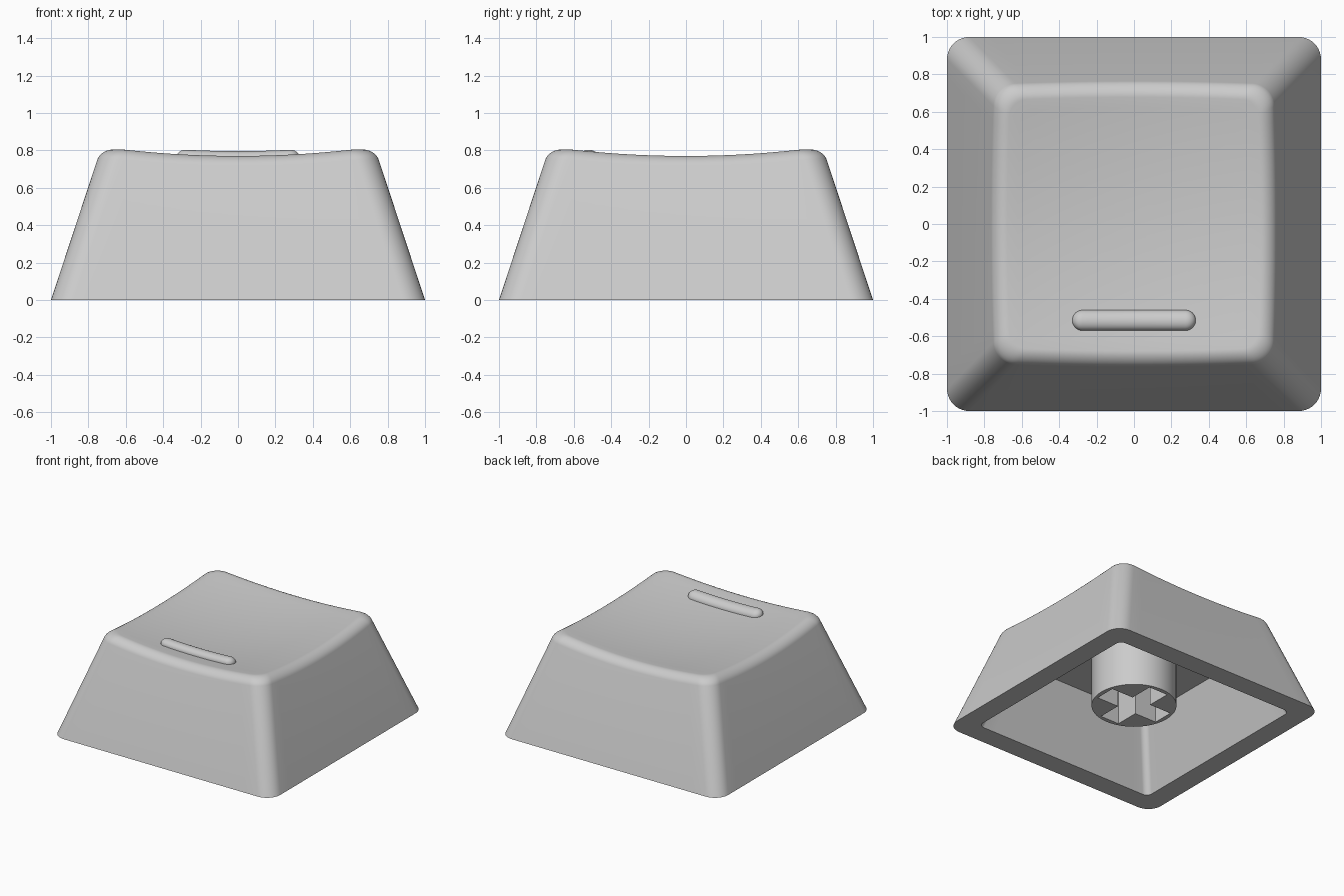
import bpy, bmesh, math
from mathutils import Vector

if "Cube" in bpy.data.objects:
    bpy.data.objects.remove(bpy.data.objects["Cube"])

grey = bpy.data.materials.new("light_grey")
grey.diffuse_color = (0.6, 0.6, 0.6, 1)
grey.use_nodes = True
grey.node_tree.nodes["Principled BSDF"].inputs["Base Color"].default_value = grey.diffuse_color

WALL_LEAN = 0.33      # inward lean of the walls per unit height
CORNER = 0.12         # corner radius of the outer walls
SOFT = 0.065          # reach of the rounded top edge
STEM_Z, CEILING_Z = 0.115, 0.55


def dish(x, y):
    """Height of the scooped top."""
    return 0.725 + 0.097 * (x * x + y * y)


def finish(name, bm, angle=35):
    bmesh.ops.recalc_face_normals(bm, faces=bm.faces)
    mesh = bpy.data.meshes.new(name)
    bm.to_mesh(mesh)
    bm.free()
    obj = bpy.data.objects.new(name, mesh)
    bpy.context.collection.objects.link(obj)
    mesh.materials.append(grey)
    shade(obj, angle)
    return obj


def shade(obj, angle):
    bpy.ops.object.select_all(action='DESELECT')
    obj.select_set(True)
    bpy.context.view_layer.objects.active = obj
    bpy.ops.object.shade_smooth_by_angle(angle=math.radians(angle))


def loft(bm, rings):
    """Skin closed rings that share one point count."""
    loops = [[bm.verts.new(p) for p in ring] for ring in rings]
    n = len(loops[0])
    for a, b in zip(loops, loops[1:]):
        for i in range(n):
            j = (i + 1) % n
            bm.faces.new((a[i], a[j], b[j], b[i]))
    return loops


# Rounded square: each point is a spot on the core square plus a direction
SQUARE = []
for side in range(4):
    turn = side * math.pi / 2
    c, s = round(math.cos(turn)), round(math.sin(turn))
    for k in range(1, 16):
        t = -1 + k / 8
        SQUARE.append((Vector((c - s * t, s + c * t)), Vector((c, s))))
    for k in range(11):
        a = turn + math.pi / 2 * k / 10
        SQUARE.append((Vector((c - s, s + c)), Vector((math.cos(a), math.sin(a)))))


def square(half, r, z):
    return [Vector((*((half - r) * u + r * d), z)) for u, d in SQUARE]


# Cap shell: ceiling, cavity wall, rim, outer wall, soft edge, scooped top
rings = [square(0.83 - 0.32 * CEILING_Z, 0.05, CEILING_Z),
         square(0.83, 0.05, 0), square(1, CORNER, 0)]
arcs = []
for u, d in SQUARE:
    def wall(z):
        p = (1 - WALL_LEAN * z - CORNER) * u + CORNER * d
        return Vector((*p, z))
    z = 0.78
    for _ in range(12):
        z = dish(*wall(z).xy)
    edge = wall(z)
    low = wall(z - SOFT * 0.95)
    half = 1 - WALL_LEAN * z - SOFT
    inner = (half - CORNER + 0.03) * u + (CORNER - 0.03) * d
    top = Vector((*inner, dish(*inner)))
    arc = []
    for k in range(9):
        t = k / 8
        a, b, c = (1 - t) ** 2, 2 * t * (1 - t) * 0.64, t * t
        arc.append((low * a + edge * b + top * c) / (a + b + c))
    arcs.append(arc)
rings += [list(r) for r in zip(*arcs)]
rim = rings[-1]
for k in range(1, 12):
    f = 1 - k / 12
    rings.append([Vector((p.x * f, p.y * f, dish(p.x * f, p.y * f))) for p in rim])

bm = bmesh.new()
loops = loft(bm, rings)
bm.faces.new(loops[0])
middle = bm.verts.new((0, 0, dish(0, 0)))
last = loops[-1]
for i in range(len(last)):
    bm.faces.new((last[i], last[(i + 1) % len(last)], middle))
finish("cap_shell", bm)

# Raised finger bar that follows the scoop
SPINE, BAR_Y, BAR_R, BAR_H = 0.275, -0.515, 0.055, 0.045
bar = []
for sign in (1, -1):
    for k in range(13):
        a = math.pi * (k / 12 - 0.5)
        bar.append((sign * SPINE, sign * math.cos(a), sign * math.sin(a)))
    for k in range(1, 12):
        bar.append((sign * SPINE * (1 - k / 6), 0, sign))


def bar_ring(r, h):
    pts = [(x + r * dx, BAR_Y + r * dy) for x, dx, dy in bar]
    return [Vector((x, y, dish(x, y) + h)) for x, y in pts]


rings = [bar_ring(BAR_R, -0.02)]
for k in range(9):
    a = math.pi / 2 * k / 8
    rings.append(bar_ring(BAR_R * math.cos(a), BAR_H * math.sin(a)))
bm = bmesh.new()
loops = loft(bm, rings)
bm.faces.new(loops[0])
bmesh.ops.remove_doubles(bm, verts=bm.verts, dist=0.0005)
finish("finger_bar", bm, 50)


# Stem with a cross-shaped socket
def prism(name, outline, z0, z1):
    bm = bmesh.new()
    loops = loft(bm, [[(x, y, z) for x, y in outline] for z in (z0, z1)])
    bm.faces.new(loops[0])
    bm.faces.new(loops[1])
    return finish(name, bm)


circle = [(0.32 * math.cos(math.tau * k / 64), 0.32 * math.sin(math.tau * k / 64))
          for k in range(64)]
L, W = 0.285, 0.086
cross = []
for k in range(4):
    c, s = round(math.cos(k * math.pi / 2)), round(math.sin(k * math.pi / 2))
    cross += [(c * x - s * y, s * x + c * y) for x, y in ((L, -W), (L, W), (W, W))]

stem = prism("stem", circle, STEM_Z, CEILING_Z + 0.02)
cutter = prism("socket_cutter", cross, 0, CEILING_Z - 0.01)
cutter.hide_render = True
cut = stem.modifiers.new("socket", 'BOOLEAN')
cut.operation = 'DIFFERENCE'
cut.solver = 'EXACT'
cut.object = cutter
bpy.context.view_layer.objects.active = stem
bpy.ops.object.modifier_apply(modifier="socket")
bpy.data.objects.remove(cutter)
shade(stem, 35)
